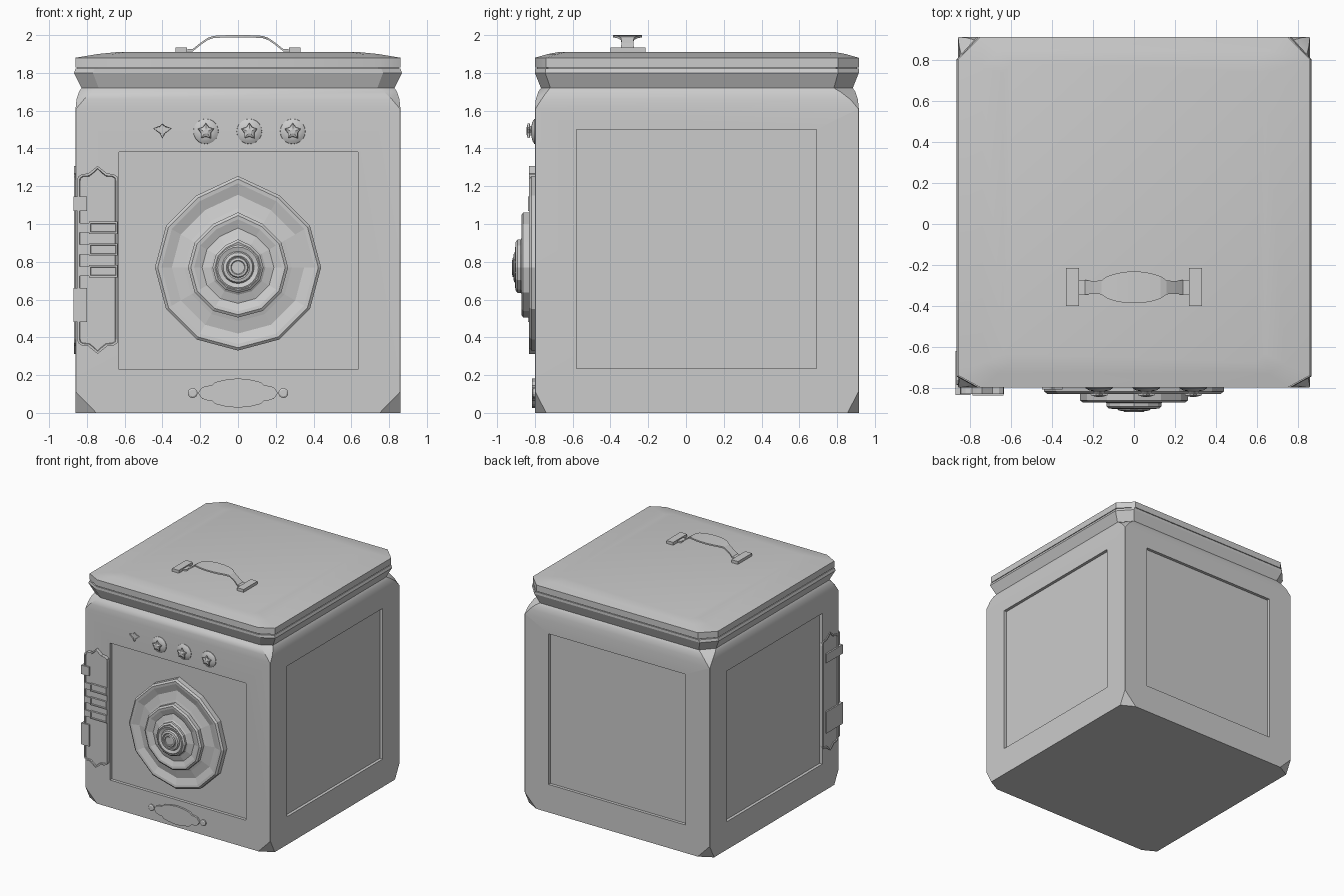
import bpy, bmesh
from math import sin, cos, pi

if "Cube" in bpy.data.objects:
    bpy.data.objects.remove(bpy.data.objects["Cube"])

YC, HY = 0.0575, 0.8575          # body centre and half depth in y


def finish(name, bm, smooth=False):
    bmesh.ops.remove_doubles(bm, verts=bm.verts, dist=1e-5)
    bmesh.ops.recalc_face_normals(bm, faces=bm.faces)
    me = bpy.data.meshes.new(name)
    bm.to_mesh(me)
    bm.free()
    ob = bpy.data.objects.new(name, me)
    bpy.context.collection.objects.link(ob)
    if smooth:
        bpy.ops.object.select_all(action='DESELECT')
        ob.select_set(True)
        bpy.context.view_layer.objects.active = ob
        bpy.ops.object.shade_smooth_by_angle(angle=0.5)
    return ob


def skin(name, rings, smooth=False):
    """Join closed rings of points and cap both ends."""
    bm = bmesh.new()
    vs = [[bm.verts.new(p) for p in r] for r in rings]
    n = len(rings[0])
    for a, b in zip(vs, vs[1:]):
        for i in range(n):
            j = (i + 1) % n
            bm.faces.new((a[i], a[j], b[j], b[i]))
    bm.faces.new(vs[0])
    bm.faces.new(vs[-1])
    return finish(name, bm, smooth)


def octagon(z, hx, hy, cx, cf, cb):
    """Rectangle with cut corners: cx along x, cf / cb along y (front / back)."""
    f, b = YC - hy, YC + hy
    return [(-hx + cx, f, z), (hx - cx, f, z), (hx, f + cf, z), (hx, b - cb, z),
            (hx - cx, b, z), (-hx + cx, b, z), (-hx, b - cb, z), (-hx, f + cf, z)]


def box(name, x0, x1, y0, y1, z0, z1):
    return skin(name, [[(x0, y0, z), (x1, y0, z), (x1, y1, z), (x0, y1, z)] for z in (z0, z1)])


def front(u, v, d):
    return (u, -d, v)


def left(u, v, d):
    return (-d, u, v)


def plate(name, pts, place, d0, d1, rim=0):
    """Flat outline extruded from d0 to d1, optionally with a raised rim."""
    bm = bmesh.new()
    a = [bm.verts.new(place(u, v, d0)) for u, v in pts]
    b = [bm.verts.new(place(u, v, d1)) for u, v in pts]
    for i in range(len(pts)):
        j = (i + 1) % len(pts)
        bm.faces.new((a[i], a[j], b[j], b[i]))
    bm.faces.new(a)
    cap = bm.faces.new(b)
    bmesh.ops.recalc_face_normals(bm, faces=bm.faces)
    if rim:
        bmesh.ops.inset_region(bm, faces=[cap], thickness=rim)
        bmesh.ops.inset_region(bm, faces=[cap], thickness=rim * 0.3, depth=-0.008)
    return finish(name, bm)


def revolve(name, profile, n, x, z, rad=lambda k, r: r, smooth=False):
    """Turn (radius, distance forward) about the y axis; rad shapes the outline."""
    rings = [[(x + rad(k, r) * sin(2 * pi * k / n), -d, z + rad(k, r) * cos(2 * pi * k / n))
              for k in range(n)] for r, d in profile]
    return skin(name, rings, smooth)


# Body with cut corners and softened shoulders
body = skin("body", [
    octagon(0, .86, HY, .11, .06, .06),
    octagon(.11, .86, HY, .003, .003, .003),
    octagon(1.61, .86, HY, .003, .003, .003),
    octagon(1.66, .855, HY - .005, .04, .03, .04),
    octagon(1.70, .842, HY - .018, .07, .045, .08),
    octagon(1.72, .828, HY - .032, .09, .05, .10)], True)

# Recessed panels on all four sides
D = .025
for nm, b in {
    "front": (-.63, .635, -1, -.80 + D, .23, 1.38),
    "back": (-.635, .635, .915 - D, 1.1, .235, 1.50),
    "right": (.86 - D, 1, -.58, .69, .235, 1.50),
    "left": (-1, -.86 + D, -.58, .69, .235, 1.50),
}.items():
    cutter = box(nm + "_panel_cutter", *b)
    cutter.hide_render = True
    cutter.hide_set(True)
    m = body.modifiers.new(nm + "_panel", 'BOOLEAN')
    m.operation = 'DIFFERENCE'
    m.solver = 'EXACT'
    m.object = cutter

# Flared neck and lid
skin("neck", [
    octagon(1.70, .825, HY - .035, .09, .05, .10),
    octagon(1.72, .828, HY - .032, .09, .05, .10),
    octagon(1.80, .868, HY, .10, .055, .11),
    octagon(1.822, .86, HY, .10, .055, .11)])
skin("lid_gap", [octagon(z, .85, HY - .01, .11, .06, .11) for z in (1.815, 1.835)])
skin("lid", [
    octagon(1.828, .86, HY, .11, .06, .11),
    octagon(1.88, .86, HY, .11, .06, .11),
    octagon(1.90, .74, HY - .07, .08, .05, .08),
    octagon(1.91, .64, HY - .125, .05, .04, .05)], True)

# Lid handle: strap of varying width with two feet
half = [(.30, 1.918, .036), (.24, 1.920, .036), (.20, 1.952, .031), (.16, 1.980, .034),
        (.13, 1.990, .055), (.08, 1.993, .070), (.03, 1.994, .077)]
path = [(-x, z, w) for x, z, w in half] + half[::-1]
skin("handle", [[(x, -.31 - w, z - .006), (x, -.31 + w, z - .006),
                 (x, -.31 + w, z + .006), (x, -.31 - w, z + .006)] for x, z, w in path])
for s in (-1, 1):
    box("handle_foot", *sorted((s * .27, s * .332)), -.40, -.215, 1.90, 1.934)

# Stepped twelve-sided dial with a pulled-up top point
dial = [(.44, .77), (.44, .818), (.425, .83), (.405, .828), (.35, .81), (.285, .824),
        (.265, .83), (.265, .862), (.25, .872), (.232, .87), (.19, .855), (.145, .868),
        (.135, .875), (.135, .892), (.122, .902), (.10, .896)]
revolve("dial", dial, 12, 0, .77, lambda k, r: r * (1.1 if k == 0 else 1))
hub = [(.12, .87), (.12, .898), (.108, .904), (.085, .896), (.078, .91), (.062, .914),
       (.055, .908), (.05, .918), (.038, .92), (.034, .915)]
revolve("dial_hub", hub, 24, 0, .77)

# Three star knobs on domed bases, and a flat star
for x in (-.17, .06, .29):
    revolve("knob_base", [(.07, .79), (.066, .803), (.05, .813), (.03, .818)], 20, x, 1.49, smooth=True)
    revolve("knob", [(.028, .81), (.028, .825), (.045, .828), (.042, .838), (.016, .845)],
            10, x, 1.49, lambda k, r: r * (.62 if k % 2 else 1))
star = [(-.40 + (.05 if k % 2 == 0 else .02) * sin(k * pi / 4),
         1.492 + (.04 if k % 4 == 0 else .02) * cos(k * pi / 4)
         + (.014 if k in (1, 2, 6, 7) else 0)) for k in range(8)]
plate("small_star", star, front, .79, .808, .004)

# Lower ornament plate with end studs
q = [(.212, 0), (.19, .03), (.165, .038), (.14, .04), (.12, .058), (.07, .07)]
orn = q + [(0, .078)] + [(-x, z) for x, z in q[::-1]]
orn += [(-x, -z) for x, z in q[1:]] + [(0, -.078)] + [(x, -z) for x, z in q[:0:-1]]
plate("ornament", [(x, .105 + z) for x, z in orn], front, .79, .815)
for x in (-.24, .24):
    revolve("ornament_stud", [(.026, .79), (.026, .81), (.018, .815)], 14, x, .105)

# Hinge leaves on the front and left faces
q = [(.108, .42), (.104, .44), (.082, .455), (.05, .457), (.028, .475)]
leaf = q + [(0, .497)] + [(-u, v) for u, v in q[::-1]]
leaf += [(-u, -v) for u, v in leaf]
plate("hinge_front_leaf", [(-.743 + u, .81 + v) for u, v in leaf], front, .79, .83, .012)
plate("hinge_side_leaf", [(-.68 + u, .81 + v) for u, v in leaf], left, .85, .867, .012)

# Hinge straps wrapping the corner, and three bars
for z0, z1 in ((1.07, 1.145), (.48, .66)):
    box("hinge_strap", -.872, -.80, -.836, -.62, z0, z1)
for z in (.75, .865, .98):
    plate("hinge_bar", [(-.79, z - .032), (-.638, z - .032), (-.638, z + .032), (-.79, z + .032)],
          front, .81, .838, .012)
    box("hinge_bar_tab", -.84, -.788, -.832, -.81, z - .026, z + .026)
